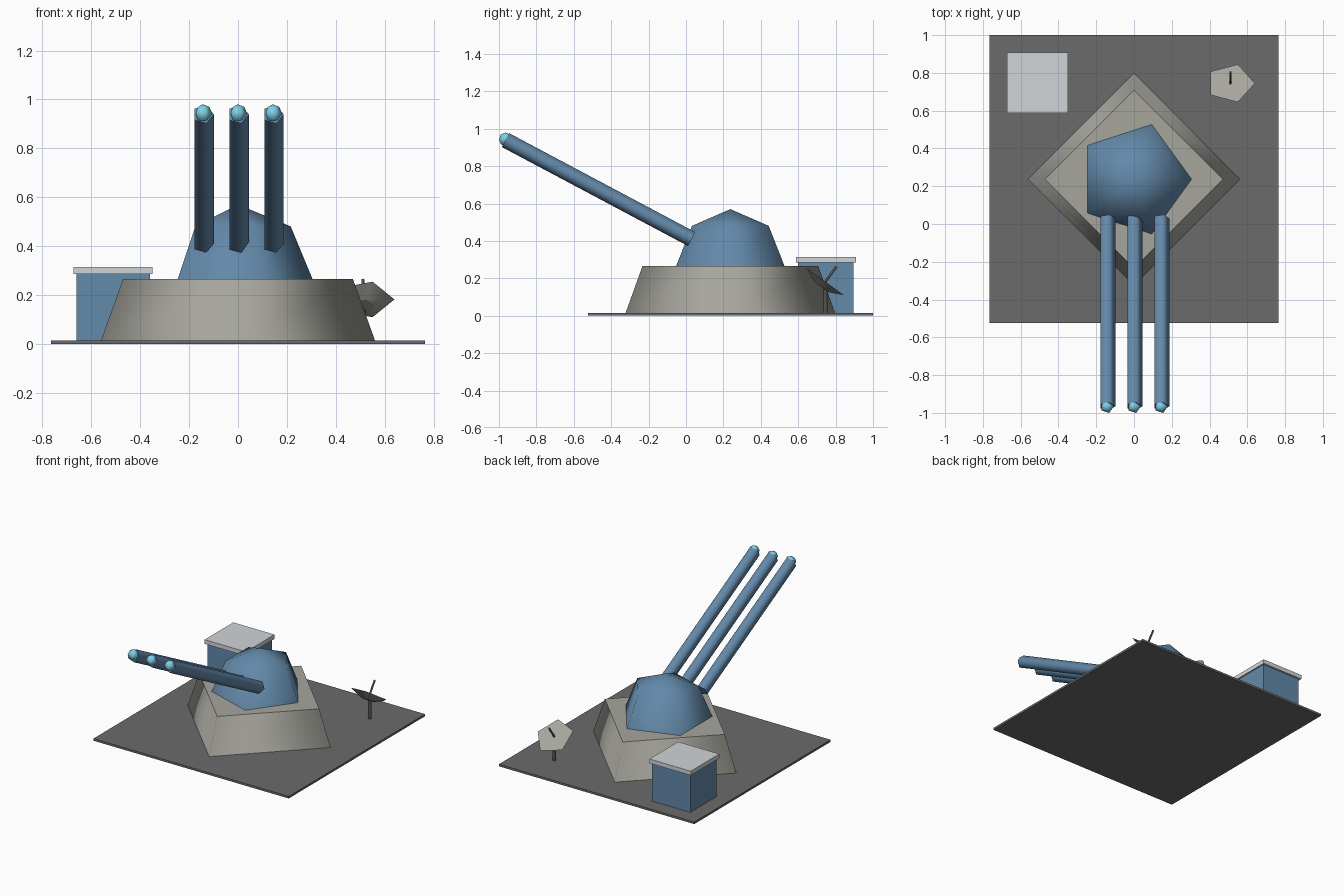
import bpy, bmesh
from math import cos, sin, pi, radians
from mathutils import Matrix, Vector

cube = bpy.data.objects.get("Cube")
if cube:
    bpy.data.objects.remove(cube, do_unlink=True)


def material(name, code):
    """Flat material from an sRGB hex code."""
    rgb = [(int(code[i:i + 2], 16) / 255) ** 2.2 for i in (0, 2, 4)]
    m = bpy.data.materials.new(name)
    m.use_nodes = True
    m.diffuse_color = (*rgb, 1)
    m.node_tree.nodes["Principled BSDF"].inputs["Base Color"].default_value = (*rgb, 1)
    return m


ground = material("dark grey ground", "6a6a6a")
stone = material("warm grey", "a5a49c")
blue = material("steel blue", "6388a8")
pale = material("pale grey", "d0d4d8")
cyan = material("glowing cyan", "7dd0e6")
metal = material("dark metal", "555555")


def finish(name, bm, mat, matrix):
    bmesh.ops.recalc_face_normals(bm, faces=bm.faces)
    mesh = bpy.data.meshes.new(name)
    bm.to_mesh(mesh)
    bm.free()
    mesh.materials.append(mat)
    obj = bpy.data.objects.new(name, mesh)
    obj.matrix_world = matrix
    bpy.context.collection.objects.link(obj)
    return obj


def box(name, mat, low, high):
    low, high = Vector(low), Vector(high)
    bm = bmesh.new()
    bmesh.ops.create_cube(bm, size=1, matrix=Matrix.Diagonal((*(high - low), 1)))
    return finish(name, bm, mat, Matrix.Translation((low + high) / 2))


def turned(name, mat, profile, sides, place, tilt=0):
    """Spin (radius, height) points; smooth walls, flat end caps, a corner on +x."""
    bm = bmesh.new()
    rings = []
    for r, z in profile:
        count = sides if r > 0 else 1
        rings.append([bm.verts.new((r * cos(2 * pi * i / sides), r * sin(2 * pi * i / sides), z))
                      for i in range(count)])
    for a, b in zip(rings, rings[1:]):
        for i in range(sides):
            j = (i + 1) % sides
            corners = [a[i % len(a)], a[j % len(a)], b[j % len(b)], b[i % len(b)]]
            bm.faces.new(list(dict.fromkeys(corners))).smooth = True
    for ring in (rings[0], rings[-1]):
        if len(ring) > 1:
            bm.faces.new(ring).smooth = False
    return finish(name, bm, mat, Matrix.Translation(place) @ Matrix.Rotation(radians(tilt), 4, 'X'))


def arc(radius, start):
    """Quarter steps of a round profile up to the pole."""
    return [(radius * cos(k * pi / 4) if abs(k) < 2 else 0, radius * sin(k * pi / 4))
            for k in range(start, 3)]


# Ground plate and pedestal
box("ground_plate", ground, (-0.765, -0.525, 0), (0.765, 1, 0.015))
turned("pedestal", stone, [(0.56, 0.015), (0.47, 0.265)], 4, (0, 0.237, 0))

# Turret dome
turned("turret_dome", blue, arc(0.305, 0), 5, (0, 0.237, 0.265))

# Three raised barrels with glowing muzzles
for side, x in (("right", -0.143), ("middle", 0), ("left", 0.143)):
    turned(side + "_barrel", blue, [(0.044, 0), (0.044, 1.127)], 5, (x, 0.03, 0.41), 62)
    turned(side + "_muzzle_glow", cyan, arc(0.037, -2), 5, (x, -0.965, 0.943))

# Hut with an overhanging roof
box("hut_walls", blue, (-0.66, 0.60, 0.015), (-0.36, 0.895, 0.285))
box("hut_roof", pale, (-0.673, 0.588, 0.285), (-0.35, 0.908, 0.315))

# Tilted dish on a post
dish_centre = (0.51, 0.745, 0.182)
turned("dish_post", metal, [(0.012, 0.015), (0.012, 0.165)], 6, (0.51, 0.745, 0))
turned("dish", stone, [(0.05, -0.035), (0.13, 0)], 5, dish_centre, -36)
turned("dish_feed", metal, [(0.007, 0), (0.007, 0.1)], 5, dish_centre, -36)
